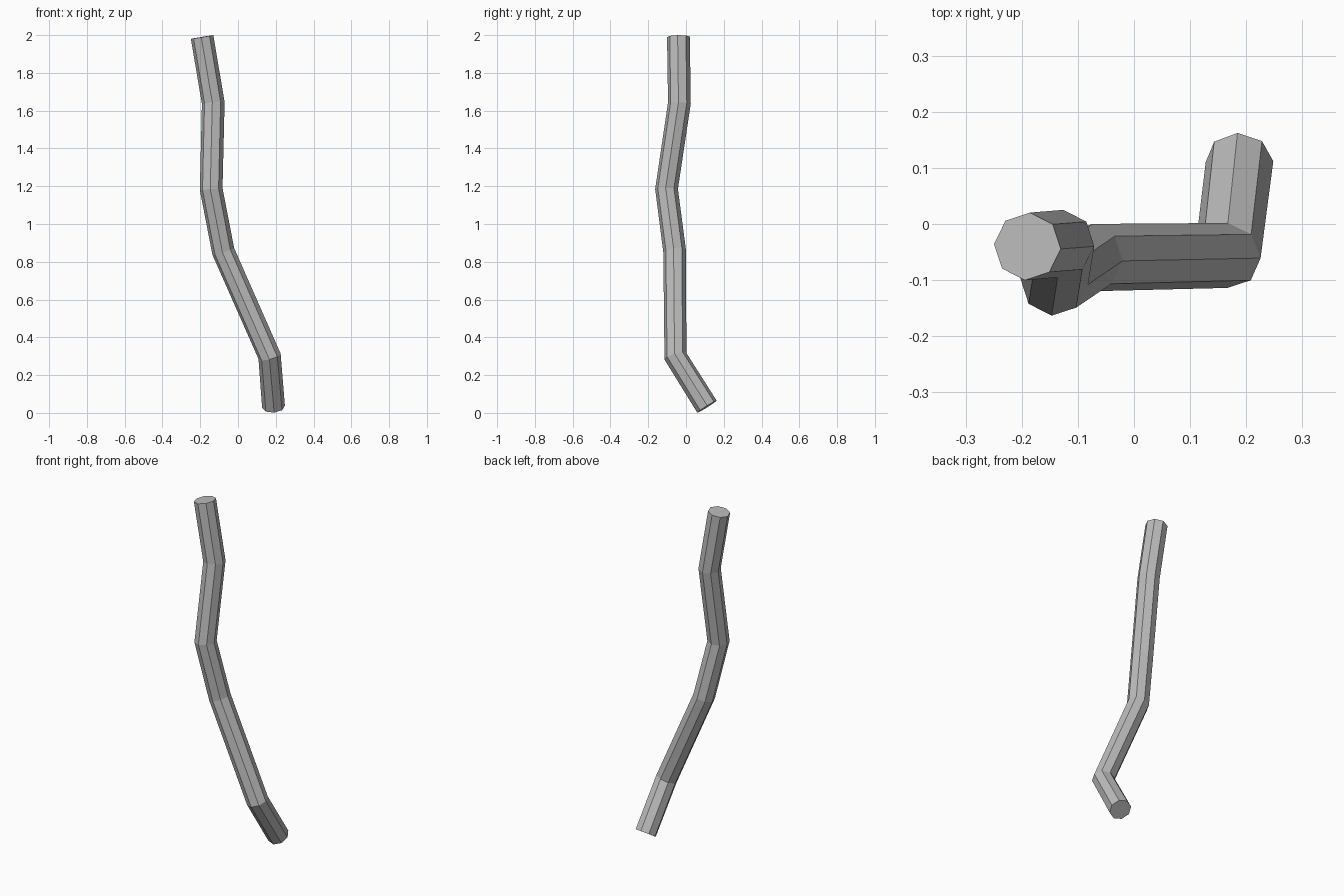
import bpy
import bmesh
from math import cos, sin, radians, tau
from mathutils import Vector

old = bpy.data.objects.get("Cube")
if old:
    bpy.data.objects.remove(old, do_unlink=True)

SIDES, RADIUS = 8, 0.0605

# Centre line of the bent rod, top to bottom
path = [Vector(p) for p in (
    (-0.19, -0.04, 1.99), (-0.131, -0.035, 1.64), (-0.142, -0.103, 1.185),
    (-0.078, -0.06, 0.855), (0.167, -0.056, 0.3), (0.188, 0.111, 0.033))]

# Grey surface
grey = bpy.data.materials.new("grey")
grey.use_nodes = True
color = (0.5, 0.5, 0.5, 1)
grey.diffuse_color = color
grey.node_tree.nodes["Principled BSDF"].inputs["Base Color"].default_value = color

# Direction of each ring: halfway between its neighbouring segments
steps = [(b - a).normalized() for a, b in zip(path, path[1:])]
tangents = [(a + b).normalized() for a, b in zip(steps[:1] + steps, steps + steps[-1:])]

# Sweep an octagon along the path without twisting it
bm = bmesh.new()
rings = []
side = Vector((cos(radians(-4)), sin(radians(-4)), 0))
for point, axis in zip(path, tangents):
    side = (side - axis * side.dot(axis)).normalized()
    other = side.cross(axis)
    angles = [tau * i / SIDES for i in range(SIDES)]
    rings.append([bm.verts.new(point + RADIUS * (side * cos(a) + other * sin(a)))
                  for a in angles])
for upper, lower in zip(rings, rings[1:]):
    for i in range(SIDES):
        j = (i + 1) % SIDES
        bm.faces.new((upper[i], lower[i], lower[j], upper[j]))

# Flat end caps
bm.faces.new(rings[0])
bm.faces.new(rings[-1][::-1])
bmesh.ops.recalc_face_normals(bm, faces=bm.faces)

mesh = bpy.data.meshes.new("bent_rod")
bm.to_mesh(mesh)
bm.free()
mesh.materials.append(grey)
bpy.context.collection.objects.link(bpy.data.objects.new("bent_rod", mesh))
